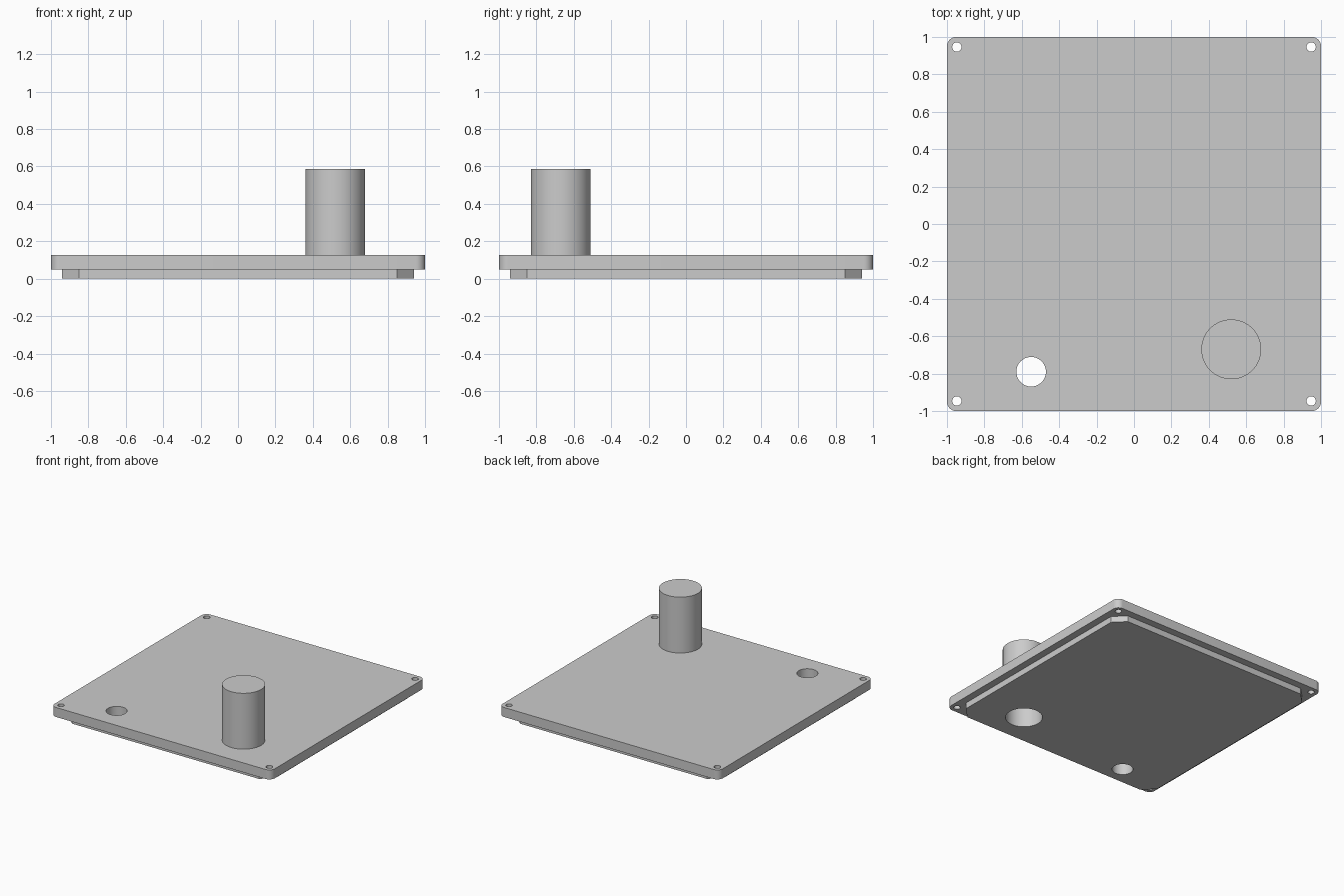
import bpy, bmesh, math

cube = bpy.data.objects.get("Cube")
if cube:
    bpy.data.objects.remove(cube)

grey = bpy.data.materials.new("plain_grey")
grey.use_nodes = True
GREY = (0.6, 0.6, 0.6, 1)
grey.diffuse_color = GREY
grey.node_tree.nodes["Principled BSDF"].inputs["Base Color"].default_value = GREY


def prism(name, outline, z0, z1):
    """Extrude a flat outline from z0 up to z1."""
    bm = bmesh.new()
    face = bm.faces.new([bm.verts.new((x, y, z0)) for x, y in outline])
    new = bmesh.ops.extrude_face_region(bm, geom=[face])["geom"]
    for v in new:
        if isinstance(v, bmesh.types.BMVert):
            v.co.z = z1
    bmesh.ops.recalc_face_normals(bm, faces=bm.faces)
    mesh = bpy.data.meshes.new(name)
    bm.to_mesh(mesh)
    bm.free()
    mesh.materials.append(grey)
    obj = bpy.data.objects.new(name, mesh)
    bpy.context.collection.objects.link(obj)
    return obj


def circle(x, y, r, n=64):
    return [(x + r * math.cos(math.tau * i / n), y + r * math.sin(math.tau * i / n))
            for i in range(n)]


def cornered_square(half, r, steps):
    """Square with rounded corners, or chamfered ones when steps is 1."""
    c = half - r
    pts = []
    for q, (sx, sy) in enumerate([(1, 1), (-1, 1), (-1, -1), (1, -1)]):
        for i in range(steps + 1):
            a = math.pi / 2 * (q + i / steps)
            pts.append((sx * c + r * math.cos(a), sy * c + r * math.sin(a)))
    return pts


def combine(target, other, operation):
    """Apply a boolean and discard the second object."""
    other.hide_render = True
    mod = target.modifiers.new("combine", "BOOLEAN")
    mod.operation = operation
    mod.solver = "EXACT"
    mod.object = other
    bpy.context.view_layer.objects.active = target
    bpy.ops.object.modifier_apply(modifier=mod.name)
    bpy.data.objects.remove(other)


POST = (0.52, -0.67)

# Cover plate, locating lip below and post on top, joined into one solid
cover = prism("cover_plate", cornered_square(1, 0.05, 10), 0.05, 0.128)
combine(cover, prism("lip", cornered_square(0.94, 0.09, 1), 0, 0.09), "UNION")
combine(cover, prism("post", circle(*POST, 0.16), 0.09, 0.587), "UNION")

# Blind bore up into the post, and the through hole beside it
combine(cover, prism("post_bore", circle(*POST, 0.139), -0.1, 0.565), "DIFFERENCE")
combine(cover, prism("cable_hole", circle(-0.55, -0.79, 0.079), -0.1, 0.3), "DIFFERENCE")

# Screw holes in the four corners
for sx in (-1, 1):
    for sy in (-1, 1):
        hole = prism("screw_hole", circle(sx * 0.947, sy * 0.946, 0.025, 32), -0.1, 0.3)
        combine(cover, hole, "DIFFERENCE")

# Smooth the round walls, keep the edges sharp
bpy.ops.object.select_all(action="DESELECT")
cover.select_set(True)
bpy.context.view_layer.objects.active = cover
bpy.ops.object.shade_smooth_by_angle(angle=math.radians(30))
